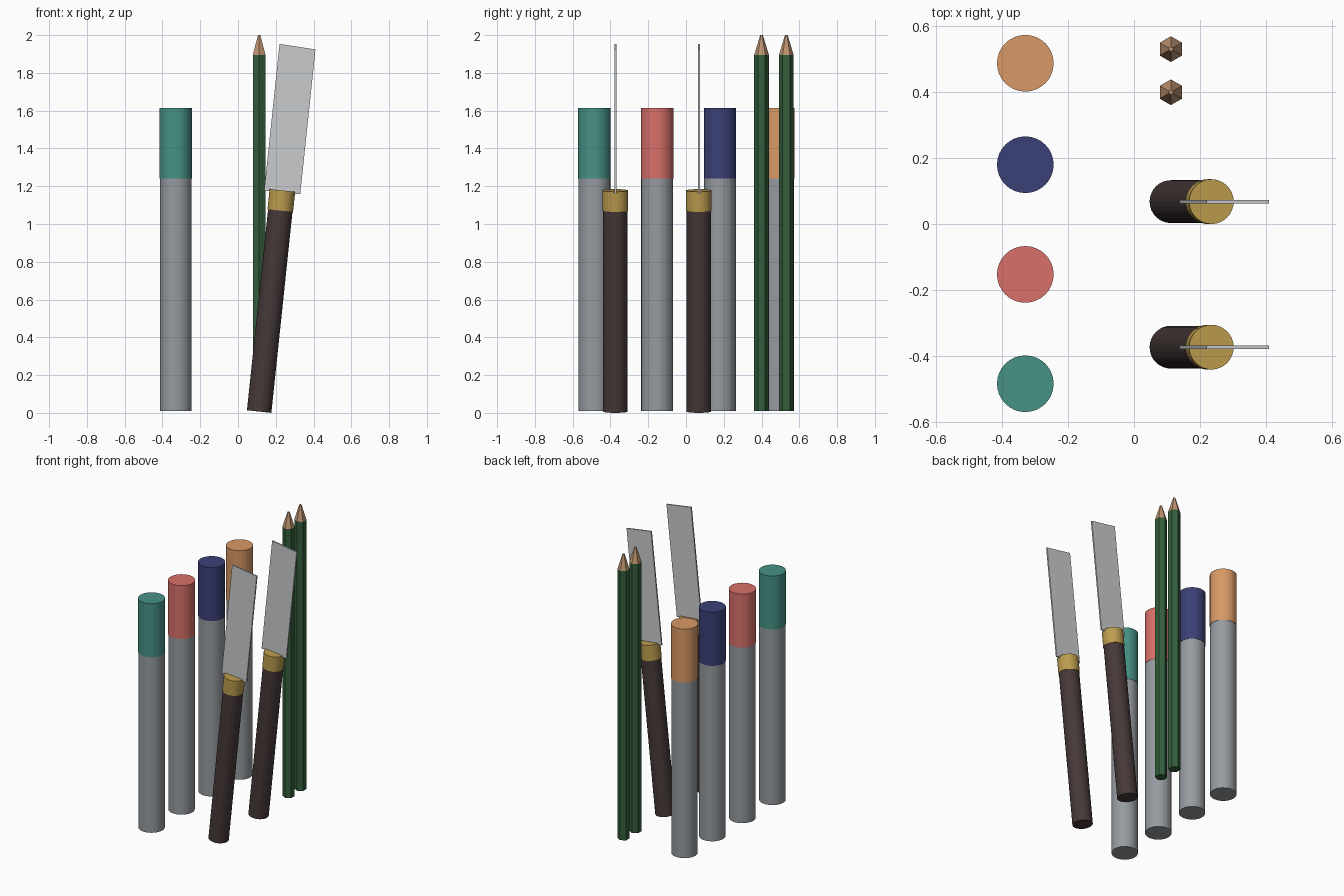
import bpy, bmesh, math
from mathutils import Matrix

cube = bpy.data.objects.get("Cube")
if cube:
    bpy.data.objects.remove(cube)


def material(name, r, g, b):
    """Flat colour given in sRGB bytes, stored as linear."""
    lin = [((c / 255 + 0.055) / 1.055) ** 2.4 for c in (r, g, b)] + [1]
    m = bpy.data.materials.new(name)
    m.use_nodes = True
    m.diffuse_color = lin
    m.node_tree.nodes["Principled BSDF"].inputs["Base Color"].default_value = lin
    return m


GREY = material("barrel grey", 150, 155, 160)
TEAL = material("teal", 70, 146, 134)
RED = material("coral red", 217, 112, 106)
NAVY = material("navy", 59, 64, 119)
ORANGE = material("orange", 217, 153, 102)
GREEN = material("pencil green", 52, 95, 60)
WOOD = material("bare wood", 190, 148, 112)
BROWN = material("dark wood", 70, 56, 56)
BRASS = material("brass", 188, 156, 78)
STEEL = material("steel", 202, 203, 206)


def finish(name, bm, mat, matrix):
    bmesh.ops.recalc_face_normals(bm, faces=bm.faces)
    me = bpy.data.meshes.new(name)
    bm.to_mesh(me)
    bm.free()
    me.materials.append(mat)
    ob = bpy.data.objects.new(name, me)
    ob.matrix_world = matrix
    bpy.context.collection.objects.link(ob)
    return ob


def rod(name, mat, matrix, z0, z1, r0, r1=None, sides=32, turn=0):
    """Capped cylinder or cone along the local z axis."""
    bm = bmesh.new()
    place = Matrix.Translation((0, 0, (z0 + z1) / 2)) @ Matrix.Rotation(turn, 4, "Z")
    bmesh.ops.create_cone(bm, cap_ends=True, segments=sides, radius1=r0,
                          radius2=r0 if r1 is None else r1, depth=z1 - z0, matrix=place)
    return finish(name, bm, mat, matrix)


def blade(name, matrix):
    """Thin plate with a slightly slanted top edge."""
    bm = bmesh.new()
    outline = [(-0.096, 1.167), (0.096, 1.167), (0.096, 1.938), (-0.096, 1.947)]
    face = bm.faces.new([bm.verts.new((x, -0.005, z)) for x, z in outline])
    ext = bmesh.ops.extrude_face_region(bm, geom=[face])["geom"]
    bmesh.ops.translate(bm, vec=(0, 0.01, 0),
                        verts=[g for g in ext if isinstance(g, bmesh.types.BMVert)])
    return finish(name, bm, STEEL, matrix)


# Markers
for label, mat, y in (("teal", TEAL, -0.485), ("red", RED, -0.153),
                      ("navy", NAVY, 0.18), ("orange", ORANGE, 0.488)):
    at = Matrix.Translation((-0.33, y, 0))
    rod(label + "_marker_barrel", GREY, at, 0.01, 1.24, 0.084)
    rod(label + "_marker_cap", mat, at, 1.24, 1.615, 0.086)

# Pencils
for label, y in (("front", 0.40), ("back", 0.531)):
    at = Matrix.Translation((0.112, y, 0))
    rod(label + "_pencil_body", GREEN, at, 0.01, 1.895, 0.039, sides=6)
    rod(label + "_pencil_tip", WOOD, at, 1.895, 2.0, 0.039, 0.007, sides=6)

# Knives, leaning toward +x
for label, y in (("front", -0.374), ("back", 0.068)):
    at = Matrix.Translation((0.112, y, 0.007)) @ Matrix.Rotation(math.radians(6), 4, "Y")
    rod(label + "_knife_handle", BROWN, at, 0, 1.07, 0.065)
    rod(label + "_knife_ferrule", BRASS, at, 1.07, 1.177, 0.068)
    blade(label + "_knife_blade", at)
